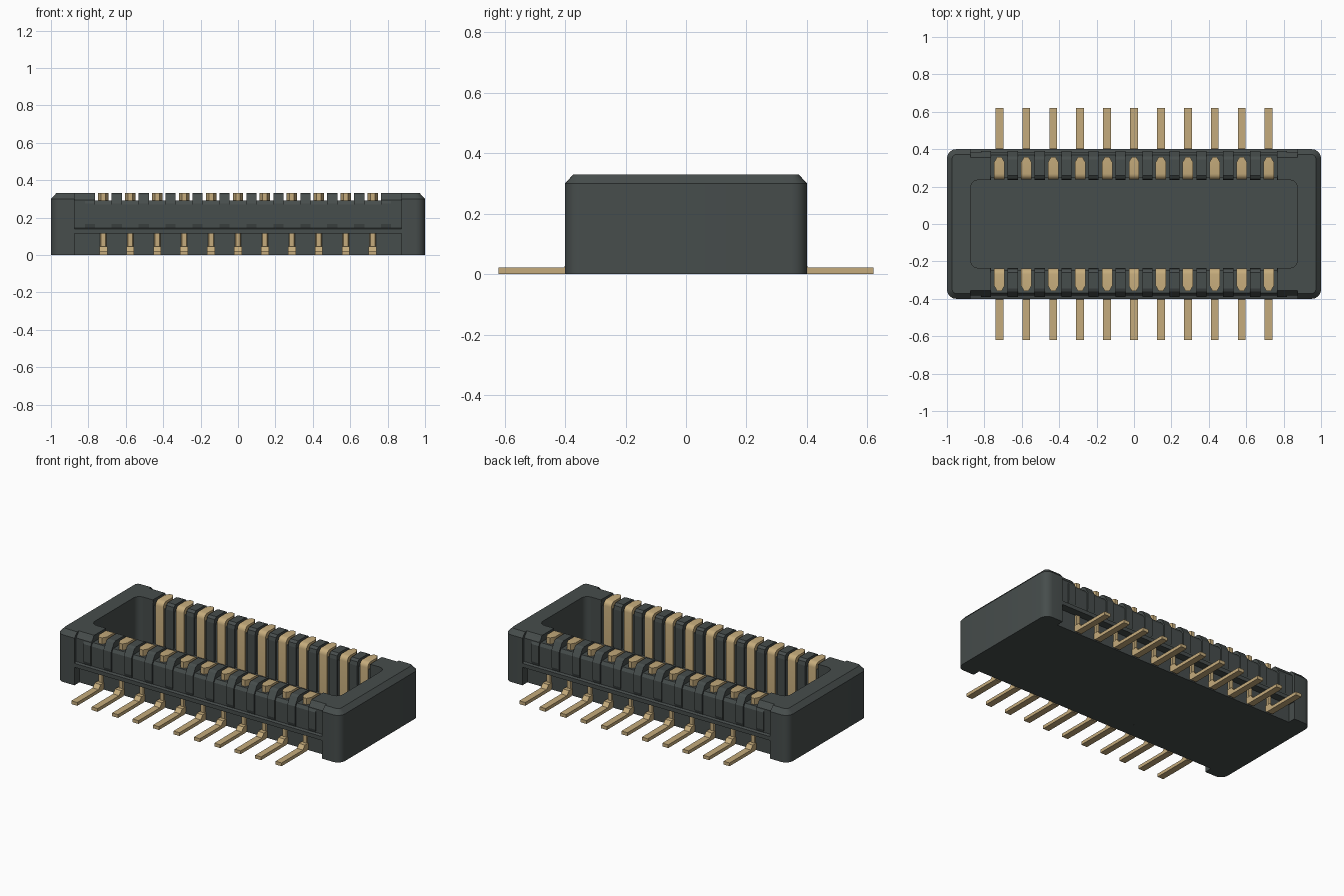
import bpy, bmesh
from math import sin, cos, pi

cube = bpy.data.objects.get("Cube")
if cube:
    bpy.data.objects.remove(cube, do_unlink=True)


def material(name, color):
    m = bpy.data.materials.new(name)
    m.diffuse_color = color
    m.use_nodes = True
    m.node_tree.nodes["Principled BSDF"].inputs["Base Color"].default_value = color
    return m


housing = material("charcoal plastic", (0.062, 0.074, 0.072, 1))
gold = material("pale gold", (0.56, 0.41, 0.20, 1))


def add_loft(bm, lower, upper):
    """Closed solid between two rings with equal point counts."""
    a = [bm.verts.new(p) for p in lower]
    b = [bm.verts.new(p) for p in upper]
    n = len(a)
    for i in range(n):
        j = (i + 1) % n
        bm.faces.new((a[i], a[j], b[j], b[i]))
    bm.faces.new(a[::-1])
    bm.faces.new(b)


def add_strip(bm, profile, x, width, side):
    """Extrude a (y, z) profile along x, on the chosen long side."""
    add_loft(bm, [(x - width / 2, side * y, z) for y, z in profile],
             [(x + width / 2, side * y, z) for y, z in profile])


def finish(bm, name, mat):
    bmesh.ops.recalc_face_normals(bm, faces=bm.faces)
    mesh = bpy.data.meshes.new(name)
    bm.to_mesh(mesh)
    bm.free()
    mesh.materials.append(mat)
    ob = bpy.data.objects.new(name, mesh)
    bpy.context.collection.objects.link(ob)
    return ob


def arc(cx, cy, r, start, end, steps=5):
    angles = [start + (end - start) * i / steps for i in range(steps + 1)]
    return [(cx + r * cos(t), cy + r * sin(t)) for t in angles]


PITCH, COUNT = 0.144, 11
PINS = [(i - (COUNT - 1) / 2) * PITCH for i in range(COUNT)]
GAPS = [(i - COUNT / 2) * PITCH for i in range(COUNT + 1)]
INNER = 0.873


# End blocks with rounded corners, filleted cavity and chamfered top
def end_plan(r):
    half = [(INNER, 0.35 + r)] + [(INNER, 0.238), (0.835, 0.238)]
    fillet = arc(0.833, 0.195, 0.04, pi / 2, 0)
    outer = arc(0.95, 0.35, r, 0, pi / 2)
    top = outer + half + fillet
    return top + [(x, -y) for x, y in reversed(top)]


for side, name in ((1, "left_end_block"), (-1, "right_end_block")):
    bm = bmesh.new()
    levels = [(0, 0.05), (0.30, 0.05), (0.33, 0.022)]
    rings = [[(side * x, y, z) for x, y in end_plan(r)] for z, r in levels]
    vs = [[bm.verts.new(p) for p in ring] for ring in rings]
    n = len(vs[0])
    for a, b in zip(vs, vs[1:]):
        for i in range(n):
            j = (i + 1) % n
            bm.faces.new((a[i], a[j], b[j], b[i]))
    bm.faces.new(vs[0][::-1])
    bm.faces.new(vs[-1])
    finish(bm, name, housing)

# Cavity floor
bm = bmesh.new()
add_strip(bm, [(-0.25, 0), (0.25, 0), (0.25, 0.05), (-0.25, 0.05)], 0, INNER * 2 + 0.01, 1)
finish(bm, "cavity_floor", housing)

RAIL = [(0.248, 0), (0.35, 0), (0.35, 0.115), (0.40, 0.115), (0.40, 0.14),
        (0.382, 0.145), (0.382, 0.27), (0.37, 0.29), (0.248, 0.29)]
TOOTH = [(0.236, 0.04), (0.236, 0.295), (0.241, 0.318), (0.258, 0.33), (0.345, 0.33),
         (0.362, 0.322), (0.39, 0.275), (0.39, 0.165), (0.382, 0.142), (0.30, 0.142)]
SHOULDER = [(0.236, 0.04), (0.236, 0.33), (0.355, 0.33), (0.382, 0.295),
            (0.382, 0.17), (0.30, 0.17)]
LEAD = [(0.62, 0), (0.62, 0.021), (0.405, 0.021), (0.385, 0.045), (0.34, 0.045),
        (0.34, 0.022), (0.36, 0)]

for side, label in ((-1, "front"), (1, "back")):
    # Long wall with stepped outer face
    bm = bmesh.new()
    add_strip(bm, RAIL, 0, INNER * 2 + 0.002, side)
    finish(bm, label + "_wall", housing)

    # Separating teeth and the solid shoulders beside the end blocks
    bm = bmesh.new()
    for x in GAPS:
        add_strip(bm, TOOTH, x, 0.054, side)
    for x in (-0.82, 0.82):
        add_strip(bm, SHOULDER, x, 0.108, side)
    finish(bm, label + "_teeth", housing)

    # Contacts: pointed plan, rounded over the wall top
    bm = bmesh.new()
    plan = [(-0.028, 0.238), (0.028, 0.238), (0.028, 0.33), (0.012, 0.358),
            (-0.012, 0.358), (-0.028, 0.33)]
    for x in PINS:
        add_loft(bm, [(x + u, side * v, 0.04) for u, v in plan],
                 [(x + u, side * v, 0.33) for u, v in plan])
    lip = [e for e in bm.edges
           if all(v.co.z > 0.32 and abs(v.co.y) < 0.24 for v in e.verts)]
    bmesh.ops.bevel(bm, geom=lip, offset=0.03, segments=4, profile=0.5, affect='EDGES')
    finish(bm, label + "_contacts", gold)

    # Solder leads with a small step up into the wall
    bm = bmesh.new()
    for x in PINS:
        add_strip(bm, LEAD, x, 0.042, side)
    finish(bm, label + "_leads", gold)

# Smooth only the rounded corners
for ob in bpy.context.scene.objects:
    ob.select_set(ob.type == 'MESH' and ("end_block" in ob.name or "contacts" in ob.name))
    if ob.select_get():
        bpy.context.view_layer.objects.active = ob
bpy.ops.object.shade_smooth_by_angle(angle=0.6)
